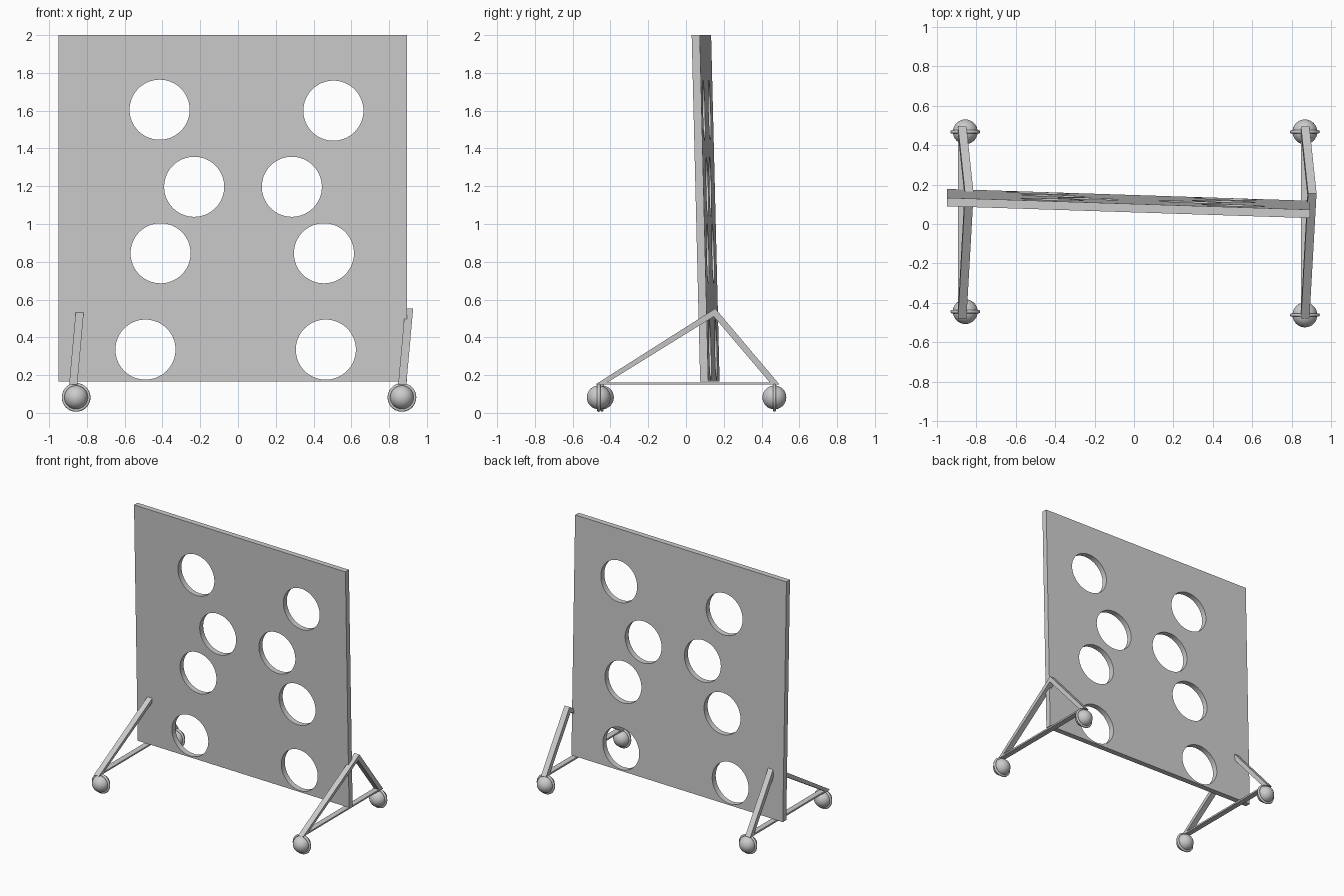
import bpy, bmesh
from math import pi
from mathutils import Matrix

if "Cube" in bpy.data.objects:
    bpy.data.objects.remove(bpy.data.objects["Cube"])


def mesh_object(name, bm):
    bmesh.ops.recalc_face_normals(bm, faces=bm.faces)
    me = bpy.data.meshes.new(name)
    bm.to_mesh(me)
    bm.free()
    ob = bpy.data.objects.new(name, me)
    bpy.context.collection.objects.link(ob)
    return ob


# Leaning, slightly turned board
X0, X1, Z0, Z1 = -0.95, 0.895, 0.165, 2.0
THICK = 0.043


def board_y(x, z):
    return 0.09 - 0.06 * (x - X0) / (X1 - X0) + 0.045 * (Z1 - z) / (Z1 - Z0)


bm = bmesh.new()
bmesh.ops.create_cube(bm, size=1)
for v in bm.verts:
    x = X1 if v.co.x > 0 else X0
    z = Z1 if v.co.z > 0 else Z0
    v.co = (x, board_y(x, z) + (THICK if v.co.y > 0 else 0), z)
board = mesh_object("board", bm)

# Round holes through the board
HOLES = [(-0.415, 1.605), (0.505, 1.6), (-0.232, 1.197), (0.285, 1.197),
         (-0.41, 0.845), (0.455, 0.845), (-0.49, 0.335), (0.465, 0.335)]
bm = bmesh.new()
for x, z in HOLES:
    m = Matrix.Translation((x, 0.1, z)) @ Matrix.Rotation(pi / 2, 4, 'X')
    bmesh.ops.create_cone(bm, cap_ends=True, segments=64, radius1=0.159,
                          radius2=0.159, depth=0.6, matrix=m)
cutter = mesh_object("hole_cutter", bm)
cutter.hide_render = True
cutter.hide_viewport = True
mod = board.modifiers.new("holes", 'BOOLEAN')
mod.operation = 'DIFFERENCE'
mod.solver = 'EXACT'
mod.object = cutter

# Triangular side frames: hollow (y, z) profile given depth in x, leaning to +x
OUTER = [(-0.48, 0.15), (0.155, 0.553), (0.495, 0.15)]
INNER = [(-0.415, 0.162), (0.147, 0.51), (0.443, 0.162)]


def side_frame(name, base_x, width=0.043):
    bm = bmesh.new()
    rings = []
    for ring in (OUTER, INNER):
        for dx in (-width / 2, width / 2):
            rings.append([bm.verts.new((base_x + dx + 0.09 * (z - 0.155), y, z))
                          for y, z in ring])
    ol, orr, il, ir = rings
    for a, b in ((ol, orr), (orr, ir), (ir, il), (il, ol)):
        for i in range(3):
            j = (i + 1) % 3
            bm.faces.new((a[i], a[j], b[j], b[i]))
    return mesh_object(name, bm)


# Ball casters, each with a thin upright ring
def caster(name, x, y, z=0.082):
    bpy.ops.mesh.primitive_uv_sphere_add(segments=32, ring_count=16,
                                         radius=0.063, location=(x, y, z))
    ball = bpy.context.object
    ball.name = name + "_ball"
    bpy.ops.object.shade_smooth()
    bpy.ops.mesh.primitive_torus_add(major_segments=40, minor_segments=10,
                                     major_radius=0.067, minor_radius=0.009,
                                     location=(x, y, z), rotation=(pi / 2, 0, 0))
    ring = bpy.context.object
    ring.name = name + "_ring"
    bpy.ops.object.shade_smooth()


for side, fx, wx, front_y in (("left", -0.872, -0.857, -0.445),
                              ("right", 0.87, 0.868, -0.462)):
    side_frame(side + "_frame", fx)
    caster(side + "_front_caster", wx, front_y)
    caster(side + "_back_caster", wx, 0.468)
